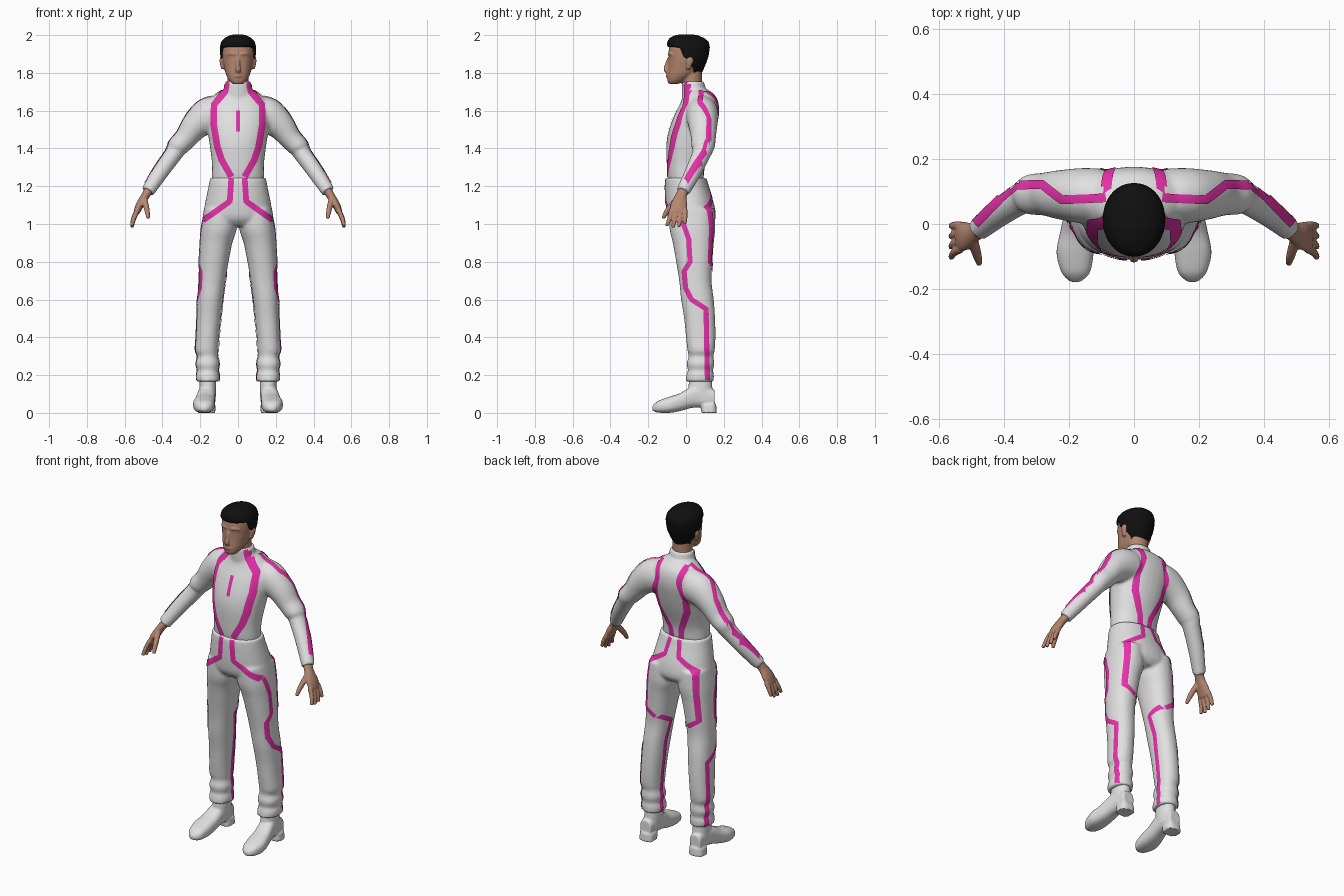
import bpy, math
from mathutils import Vector
from mathutils.bvhtree import BVHTree

cube = bpy.data.objects.get("Cube")
if cube:
    bpy.data.objects.remove(cube)


def material(name, rgb, rough=0.6):
    m = bpy.data.materials.new(name)
    m.use_nodes = True
    m.diffuse_color = (*rgb, 1)
    bsdf = m.node_tree.nodes["Principled BSDF"]
    bsdf.inputs["Base Color"].default_value = (*rgb, 1)
    bsdf.inputs["Roughness"].default_value = rough
    return m


white = material("suit white", (0.75, 0.75, 0.75))
pink = material("stripe pink", (0.8, 0.03, 0.4))
skin = material("skin", (0.46, 0.24, 0.16))
black = material("hair black", (0.005, 0.005, 0.005))


def add_mesh(name, verts, faces, mat):
    me = bpy.data.meshes.new(name)
    me.from_pydata(verts, [], faces)
    me.materials.append(mat)
    me.polygons.foreach_set("use_smooth", [True] * len(me.polygons))
    ob = bpy.data.objects.new(name, me)
    bpy.context.collection.objects.link(ob)
    return ob


def spline(rows, steps=4):
    """Catmull-Rom interpolation of equal-length rows."""
    out = []
    for i in range(len(rows) - 1):
        a, b, c, d = (rows[max(0, min(len(rows) - 1, i + k))] for k in (-1, 0, 1, 2))
        for s in range(steps):
            t = s / steps
            out.append([q + t / 2 * (r - p + t * (2*p - 5*q + 4*r - w + t * (3*(q - r) + w - p)))
                        for p, q, r, w in zip(a, b, c, d)])
    return out + [list(rows[-1])]


def ring(c, u, v, n=2.0, count=32):
    pts = []
    for i in range(count):
        a = 2 * math.pi * i / count
        x, y = math.cos(a), math.sin(a)
        pts.append(c + u * math.copysign(abs(x) ** (2 / n), x)
                   + v * math.copysign(abs(y) ** (2 / n), y))
    return pts


def stack(rows, n=2.2):
    """Level rings from (z, x0, x1, y0, y1)."""
    return [ring(Vector(((a + b) / 2, (c + d) / 2, z)), Vector(((b - a) / 2, 0, 0)),
                 Vector((0, (d - c) / 2, 0)), n) for z, a, b, c, d in spline(rows)]


def centred(rows, n=2.2):
    return stack([(z, -h, h, c, d) for z, h, c, d in rows], n)


def along_y(rows):
    """Upright rings from (y, x0, x1, z0, z1)."""
    return [ring(Vector(((a + b) / 2, y, (c + d) / 2)), Vector(((b - a) / 2, 0, 0)),
                 Vector((0, 0, (d - c) / 2)), 2.6) for y, a, b, c, d in spline(rows)]


def tube(rows):
    """Limb from (x, y, z, depth radius, other radius)."""
    rows = spline(rows)
    out = []
    for i, r in enumerate(rows):
        t = Vector(rows[min(i + 1, len(rows) - 1)][:3]) - Vector(rows[max(i - 1, 0)][:3])
        t.normalize()
        u = Vector((0, 1, 0)) - t * t.y
        if u.length < 0.3:
            u = Vector((1, 0, 0)) - t * t.x
        u.normalize()
        out.append(ring(Vector(r[:3]), u * r[3], t.cross(u) * r[4]))
    return out


def flip(part):
    return [[Vector((-p.x, p.y, p.z)) for p in reversed(r)] for r in part]


def both(parts):
    return parts + [flip(p) for p in parts]


def fuse(name, mat, parts, voxel, smooth=4):
    """Loft each part, then blend them into one smooth skin."""
    verts, faces = [], []
    for rings in parts:
        base, n, last = len(verts), len(rings[0]), len(rings) - 1
        for r in rings:
            verts += r
        for j in range(last):
            for i in range(n):
                k = (i + 1) % n
                a = base + j * n
                faces.append((a + i, a + k, a + n + k, a + n + i))
        faces.append(tuple(base + i for i in reversed(range(n))))
        faces.append(tuple(base + last * n + i for i in range(n)))
    ob = add_mesh(name, verts, faces, mat)
    m = ob.modifiers.new("blend", 'REMESH')
    m.mode, m.voxel_size, m.use_smooth_shade = 'VOXEL', voxel, True
    s = ob.modifiers.new("relax", 'SMOOTH')
    s.factor, s.iterations = 0.5, smooth
    return ob


# Jacket: torso, collar and sleeves
torso = centred([(1.20, .135, -.085, .085), (1.25, .138, -.097, .09), (1.32, .138, -.102, .10),
                 (1.42, .15, -.104, .135), (1.50, .162, -.09, .158), (1.58, .17, -.06, .175),
                 (1.64, .158, -.03, .172), (1.68, .125, -.015, .155), (1.71, .08, -.01, .12)])
collar = centred([(1.66, .09, -.02, .12), (1.70, .077, -.022, .108), (1.755, .069, -.022, .096)], 2)
sleeve = tube([(.10, .085, 1.585, .085, .095), (.16, .087, 1.57, .085, .095),
               (.225, .09, 1.52, .076, .076), (.275, .092, 1.455, .066, .06),
               (.318, .09, 1.41, .062, .056), (.338, .083, 1.375, .05, .047),
               (.41, .038, 1.275, .044, .043), (.478, -.016, 1.172, .036, .036)])
jacket = fuse("jacket", white, [torso, collar] + both([sleeve]), .009)

# Trousers: hips and legs with creased cuffs
hips = centred([(1.245, .148, -.107, .105), (1.2, .156, -.11, .118), (1.1, .176, -.107, .15),
                (1.03, .185, -.095, .157), (.99, .15, -.06, .13)])
leg = stack([(1.08, .015, .18, -.09, .15), (.98, .006, .195, -.088, .155),
             (.9, .03, .2, -.07, .147), (.8, .05, .206, -.052, .14), (.7, .066, .21, -.036, .135),
             (.6, .08, .215, -.026, .147), (.5, .09, .219, -.01, .154), (.4, .1, .223, 0, .156),
             (.33, .104, .227, .008, .152), (.3, .107, .215, .014, .145),
             (.26, .098, .225, .004, .15), (.225, .105, .216, .01, .143),
             (.2, .098, .223, .002, .148), (.165, .098, .22, -.002, .146)])
trousers = fuse("trousers", white, [hips] + both([leg]), .009)

# Boots
shaft = stack([(.21, .118, .2, .02, .135), (.12, .115, .205, .012, .14), (.06, .12, .205, .02, .15)])
foot = along_y([(-.178, .165, .195, .012, .035), (-.15, .136, .222, .002, .062),
                (-.09, .124, .238, 0, .085), (-.03, .122, .228, .01, .105),
                (.03, .12, .215, .026, .14), (.09, .12, .205, .03, .15), (.152, .13, .2, .03, .12)])
heel = stack([(0, .12, .212, .08, .163), (.045, .12, .208, .08, .16)], 3)
for side, op in (("left", lambda p: p), ("right", flip)):
    fuse(side + "_boot", white, [op(p) for p in (shaft, foot, heel)], .006, 2)

# Hands
palm = tube([(.465, -.005, 1.19, .028, .025), (.49, -.026, 1.15, .03, .022),
             (.52, -.037, 1.10, .044, .021), (.537, -.042, 1.06, .043, .016)])
thumb = tube([(.495, -.05, 1.13, .016, .016), (.482, -.095, 1.075, .015, .014),
              (.475, -.122, 1.03, .009, .009)])
hand = [palm, thumb]
for k in range(4):
    y, drop = -.076 + .024 * k, (.008, 0, .004, .02)[k]
    hand.append(tube([(.532, y, 1.075, .013, .013), (.552, y * 1.15, 1.025 + drop / 2, .012, .012),
                      (.562, y * 1.35, .982 + drop, .009, .009)]))
for side, op in (("left", lambda p: p), ("right", flip)):
    fuse(side + "_hand", skin, [op(p) for p in hand], .0045, 2)

# Head: skull, neck, nose, mouth and ears
skull = centred([(1.742, .028, -.092, -.04), (1.76, .046, -.099, 0), (1.79, .063, -.099, .05),
                 (1.82, .072, -.096, .08), (1.86, .08, -.093, .095), (1.90, .084, -.093, .105),
                 (1.94, .081, -.087, .105), (1.975, .055, -.06, .08)])
neck = centred([(1.67, .062, -.015, .09), (1.75, .056, -.02, .085), (1.84, .056, -.01, .085)], 2)
nose = tube([(0, -.088, 1.875, .012, .009), (0, -.1, 1.845, .012, .01),
             (0, -.107, 1.817, .012, .015), (0, -.09, 1.803, .012, .013)])
mouth = tube([(-.022, -.089, 1.782, .008, .007), (0, -.1, 1.784, .008, .009),
              (.022, -.089, 1.782, .008, .007)])
ear = tube([(.082, .022, 1.885, .014, .009), (.088, .02, 1.865, .02, .01),
            (.08, .012, 1.82, .01, .009)])
brow = tube([(.012, -.092, 1.898, .006, .006), (.04, -.085, 1.902, .007, .006),
             (.06, -.066, 1.895, .006, .006)])
fuse("head", skin, [skull, neck, nose, mouth] + both([ear, brow]), .0055, 3)

# Hair: cap rings cut straight across at the hairline (last number)
hair = []
for z, h, c, d, cut in [(1.785, .05, -.08, .078, .045), (1.83, .077, -.09, .098, .035),
                        (1.865, .09, -.095, .112, .012), (1.89, .094, -.1, .12, -.015),
                        (1.932, .096, -.1, .126, -.03), (1.938, .096, -.1, .126, -1),
                        (1.965, .089, -.1, .12, -1), (1.985, .071, -.087, .096, -1),
                        (2.0, .04, -.055, .06, -1), (2.004, .015, -.03, .03, -1)]:
    r = ring(Vector((0, (c + d) / 2, z)), Vector((h, 0, 0)), Vector((0, (d - c) / 2, 0)), 2.1, 64)
    hair.append([Vector((p.x, max(p.y, cut), p.z)) for p in r])
fuse("hair", black, [hair], .006, 3)

# Painted stripes, draped on the cloth as thin ribbons
bpy.context.view_layer.update()
graph = bpy.context.evaluated_depsgraph_get()
surface = {ob.name: BVHTree.FromObject(ob, graph) for ob in (jacket, trousers)}
RAYS = {"front": lambda a, b: ((a, -1, b), (0, 1, 0)), "back": lambda a, b: ((a, 1, b), (0, -1, 0)),
        "outer": lambda a, b: ((1, a, b), (-1, 0, 0)), "inner": lambda a, b: ((0, a, b), (1, 0, 0)),
        "top": lambda a, b: ((a, b, 3), (0, 0, -1))}


def stripe(name, cloth, view, path, width=.034, sides=(1, -1)):
    pts = []
    for p, q in zip(path, path[1:]):
        p, q = Vector(p), Vector(q)
        n = max(1, round((q - p).length / .01))
        pts += [p.lerp(q, i / n) for i in range(n)]
    pts.append(Vector(path[-1]))
    for s in sides:
        verts, faces, cols = [], [], 5
        hits = {}
        for i, p in enumerate(pts):
            t = (pts[min(i + 1, len(pts) - 1)] - pts[max(i - 1, 0)]).normalized()
            for j in range(cols):
                c = p + Vector((-t.y, t.x)) * width * (j / (cols - 1) - .5)
                o, d = RAYS[view](*c)
                loc, nor, _, _ = surface[cloth].ray_cast(Vector(o), Vector(d))
                if loc:
                    loc = loc + nor * .004
                    hits[i, j] = len(verts)
                    verts.append((loc.x * s, loc.y, loc.z))
        for i in range(len(pts) - 1):
            for j in range(cols - 1):
                f = [hits.get(k) for k in ((i, j), (i + 1, j), (i + 1, j + 1), (i, j + 1))]
                if None not in f and (Vector(verts[f[0]]) - Vector(verts[f[2]])).length < .05:
                    faces.append(f if s > 0 else f[::-1])
        add_mesh(name + ("_left" if s > 0 else "_right"), verts, faces, pink)


stripe("chest_bar", "jacket", "front", [(0, 1.6), (0, 1.49)], .02, (1,))
stripe("chest_stripe", "jacket", "front", [(.058, 1.75), (.066, 1.70), (.125, 1.63), (.127, 1.53),
                                           (.107, 1.41), (.085, 1.34), (.035, 1.25)])
stripe("back_stripe", "jacket", "back", [(.085, 1.70), (.07, 1.62), (.098, 1.52), (.09, 1.43),
                                         (.035, 1.3), (.03, 1.245)])
stripe("sleeve_stripe", "jacket", "top", [(.085, .08), (.22, .075), (.28, .12), (.36, .118),
                                          (.4, .085), (.485, 0)], .026)
stripe("hip_stripe", "trousers", "front", [(.035, 1.24), (.043, 1.12), (.18, 1.02)], .03)
stripe("outer_leg_stripe", "trousers", "outer", [(-.02, 1.02), (.015, .92), (.022, .8), (-.008, .75),
                                                 (0, .66), (.03, .6), (.105, .55), (.112, .165)], .026)
stripe("seat_stripe", "trousers", "back", [(.03, 1.24), (.045, 1.15), (.15, 1.08), (.172, .8),
                                           (.11, .755)], .026)
stripe("inner_leg_stripe", "trousers", "inner", [(.125, .76), (.055, .72), (.08, .6),
                                                 (.09, .17)], .026)
